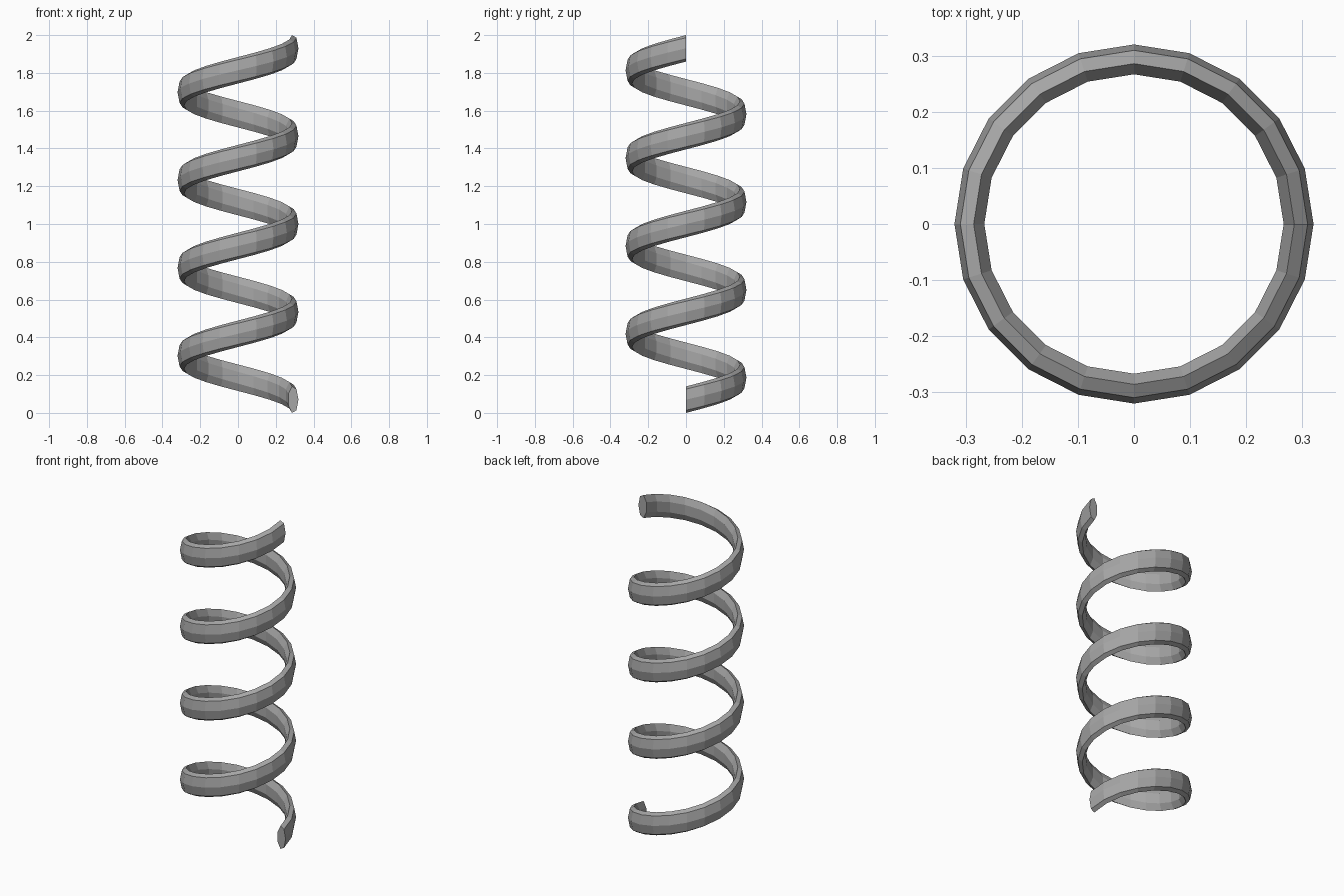
import bpy, bmesh
from math import sin, cos, tau

cube = bpy.data.objects.get("Cube")
if cube:
    bpy.data.objects.remove(cube, do_unlink=True)

TURNS, STEPS, SIDES = 4, 20, 7        # coil turns, segments per turn, wire sides
RADIUS, WIRE_R = 0.292, 0.028         # coil radius, wire radial half-width
HALF_H = 0.07                         # wire half-height
WIRE_Z = HALF_H / sin(2 * tau / SIDES)
PITCH = (2 - 2 * HALF_H) / TURNS

steel = bpy.data.materials.new("steel grey")
steel.use_nodes = True
grey = (0.38, 0.38, 0.38, 1)
steel.diffuse_color = grey
steel.node_tree.nodes["Principled BSDF"].inputs["Base Color"].default_value = grey

bm = bmesh.new()


def ring(step):
    """One upright heptagonal cross-section of the wire."""
    turn = step / STEPS
    a = turn * tau
    verts = []
    for k in range(SIDES):
        b = k * tau / SIDES
        r = RADIUS + WIRE_R * cos(b)
        z = HALF_H + turn * PITCH + WIRE_Z * sin(b)
        verts.append(bm.verts.new((r * cos(a), r * sin(a), z)))
    return verts


# Sweep the section along the helix and close both ends
rings = [ring(s) for s in range(TURNS * STEPS + 1)]
for lower, upper in zip(rings, rings[1:]):
    for k in range(SIDES):
        n = (k + 1) % SIDES
        bm.faces.new((lower[k], lower[n], upper[n], upper[k]))
bm.faces.new(rings[0])
bm.faces.new(rings[-1])
bmesh.ops.recalc_face_normals(bm, faces=bm.faces)

mesh = bpy.data.meshes.new("coil_spring")
bm.to_mesh(mesh)
bm.free()
mesh.materials.append(steel)
spring = bpy.data.objects.new("coil_spring", mesh)
bpy.context.collection.objects.link(spring)
